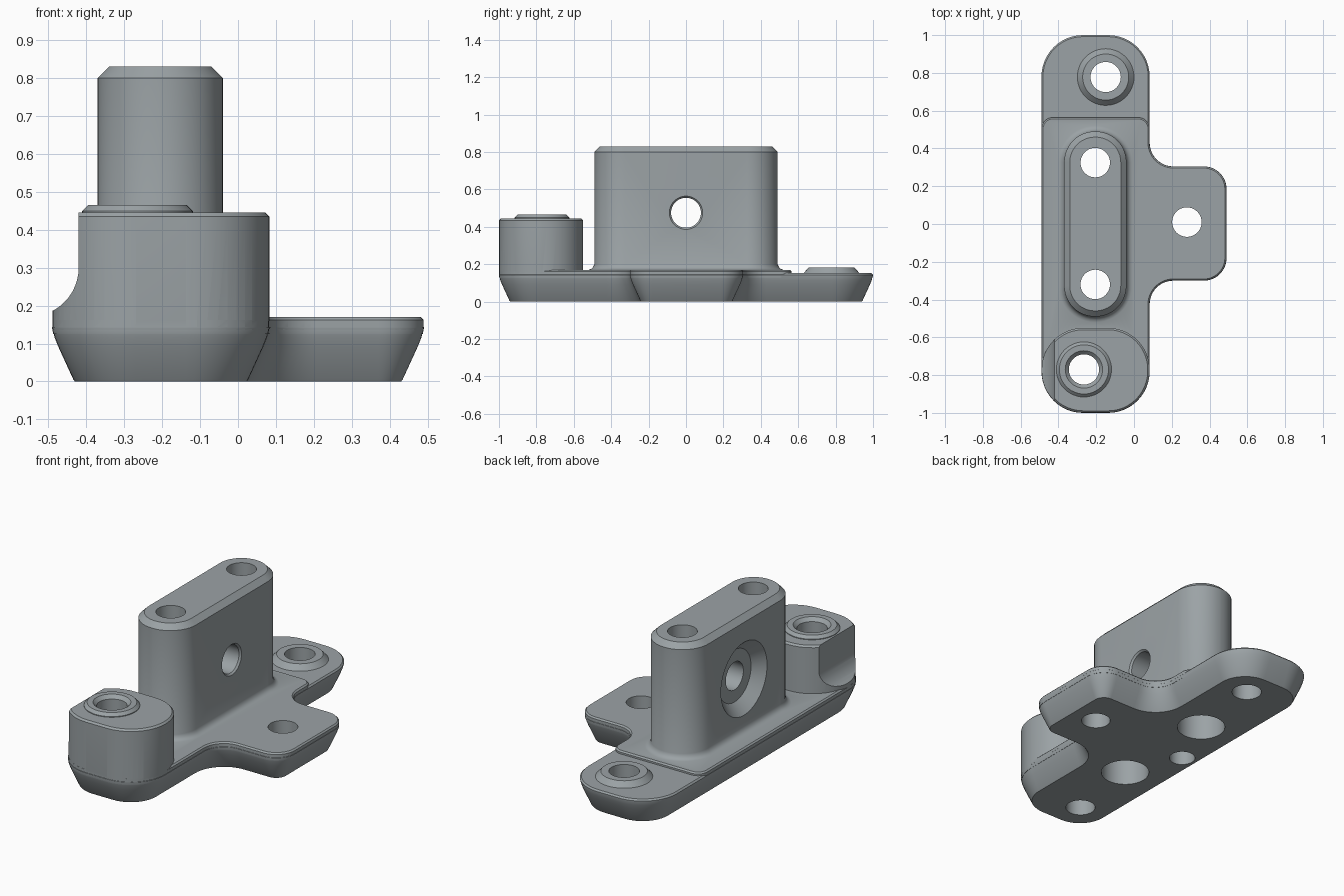
import bpy, bmesh, math
from mathutils import Matrix, Vector

if "Cube" in bpy.data.objects:
    bpy.data.objects.remove(bpy.data.objects["Cube"])

grey = bpy.data.materials.new("steel grey")
grey.diffuse_color = (0.33, 0.365, 0.38, 1)
grey.use_nodes = True
grey.node_tree.nodes["Principled BSDF"].inputs["Base Color"].default_value = grey.diffuse_color


def make(name, bm):
    bmesh.ops.recalc_face_normals(bm, faces=bm.faces)
    mesh = bpy.data.meshes.new(name)
    bm.to_mesh(mesh)
    bm.free()
    mesh.materials.append(grey)
    ob = bpy.data.objects.new(name, mesh)
    bpy.context.collection.objects.link(ob)
    return ob


def skin(name, rings):
    """Closed solid through rings of equal length."""
    bm = bmesh.new()
    vs = [[bm.verts.new(p) for p in r] for r in rings]
    n = len(vs[0])
    for a, b in zip(vs, vs[1:]):
        for i in range(n):
            j = (i + 1) % n
            bm.faces.new((a[i], a[j], b[j], b[i]))
    bm.faces.new(vs[0][::-1])
    bm.faces.new(vs[-1])
    return make(name, bm)


def outline(corners, inset, segs=12):
    """Right-angled outline (x, y, radius), rounded and inset."""
    pts = []
    for i, (x, y, r) in enumerate(corners):
        p = Vector((x, y))
        d0 = (p - Vector(corners[i - 1][:2])).normalized()
        d1 = (Vector(corners[(i + 1) % len(corners)][:2]) - p).normalized()
        n0, n1 = Vector((-d0.y, d0.x)), Vector((-d1.y, d1.x))
        turn = 1 if d0.cross(d1) > 0 else -1
        centre = p + (n0 + n1) * r * turn
        rad = r - inset * turn
        for k in range(segs + 1):
            t = k / segs * math.pi / 2
            pts.append(centre - (n0 * math.cos(t) + n1 * math.sin(t)) * rad * turn)
    return pts


def loft(name, corners, profile):
    return skin(name, [[(p.x, p.y, z) for p in outline(corners, d)]
                       for z, d in profile])


def lathe(name, centre, profile, axis='Z', segs=48):
    """Turned solid; profile holds (position along axis, radius)."""
    rings = []
    for h, r in profile:
        ring = []
        for k in range(segs):
            t = 2 * math.pi * k / segs
            c, s = r * math.cos(t), r * math.sin(t)
            ring.append((centre[0] + c, centre[1] + s, h) if axis == 'Z'
                        else (h, centre[0] + c, centre[1] + s))
        rings.append(ring)
    return skin(name, rings)


def boolean(target, tool, op):
    mod = target.modifiers.new(op, 'BOOLEAN')
    mod.operation, mod.solver, mod.object = op, 'EXACT', tool
    bpy.context.view_layer.objects.active = target
    bpy.ops.object.modifier_apply(modifier=mod.name)
    bpy.data.objects.remove(tool)


def box(x0, x1, y0, y1, r):
    return [(x0, y0, r), (x1, y0, r), (x1, y1, r), (x0, y1, r)]


def plate(y_end, r_end):
    return [(-.49, -1, .22), (.083, -1, .22), (.083, -.3, .125), (.49, -.3, .12),
            (.49, .305, .12), (.083, .305, .125), (.083, y_end, r_end),
            (-.49, y_end, r_end)]


# base plate with tapered underside
body = loft("bracket", plate(1, .22),
            [(0, .06), (.005, .056), (.09, .017), (.115, .007), (.14, 0), (.143, 0), (.152, .008)])

# raised deck, stopping short of the back pad
deck = loft("deck", plate(.565, .06), [(.125, .003), (.135, .001), (.162, .001), (.17, .009)])
boolean(body, deck, 'UNION')

# front pillar with a scooped left side
pillar = loft("pillar", box(-.489, .0825, -.999, -.55, .22),
              [(.125, .004), (.16, 0), (.435, 0), (.445, .01)])
arc = [(-.549 + .129 * math.cos(t), .3 + .129 * math.sin(t))
       for t in [-math.pi / 2 + k * math.pi / 24 for k in range(13)]]
scoop = [(-.7, .171)] + arc + [(-.42, .6), (-.7, .6)]
boolean(pillar, skin("scoop", [[(x, y, z) for x, z in scoop] for y in (-1.2, -.4)]),
        'DIFFERENCE')
boolean(body, pillar, 'UNION')

# tall central post with a filleted foot and chamfered top
post = loft("post", box(-.37, -.04, -.49, .49, .163),
            [(.14, -.03), (.17, -.03), (.175, -.017), (.184, -.007), (.2, 0),
             (.8, 0), (.83, .03)])
boolean(body, post, 'UNION')

# raised rings around the end holes
front, back = (-.265, -.77), (-.15, .778)
boolean(body, lathe("front_ring", front, [(.4, .146), (.449, .146), (.465, .13)]), 'UNION')
boolean(body, lathe("back_ring", back, [(.13, .15), (.152, .15), (.182, .122)]), 'UNION')

# vertical holes
cuts = [lathe("front_hole", front, [(-.1, .08), (.445, .08), (.466, .1), (.6, .1)]),
        lathe("back_hole", back, [(-.1, .08), (.6, .08)]),
        lathe("tab_hole", (.28, .01), [(-.1, .078), (.6, .078)]),
        lathe("blind_hole", (-.343, 0), [(-.1, .07), (.1, .07)])]
for y in (-.32, .325):
    cuts.append(lathe("post_hole", (-.205, y),
                      [(-.1, .13), (.3, .13), (.3001, .078), (1, .078)]))

# cross hole through the post, dished on the left
cuts.append(lathe("cross_hole", (0, .475),
                  [(-.5, .21), (-.37, .21), (-.31, .15), (-.3099, .08),
                   (-.05, .08), (-.039, .09), (.1, .09)], 'X'))
for c in cuts:
    boolean(body, c, 'DIFFERENCE')

# smooth rounded walls, crisp edges
bpy.ops.object.select_all(action='DESELECT')
body.select_set(True)
bpy.context.view_layer.objects.active = body
bpy.ops.object.shade_smooth_by_angle(angle=math.radians(25))
